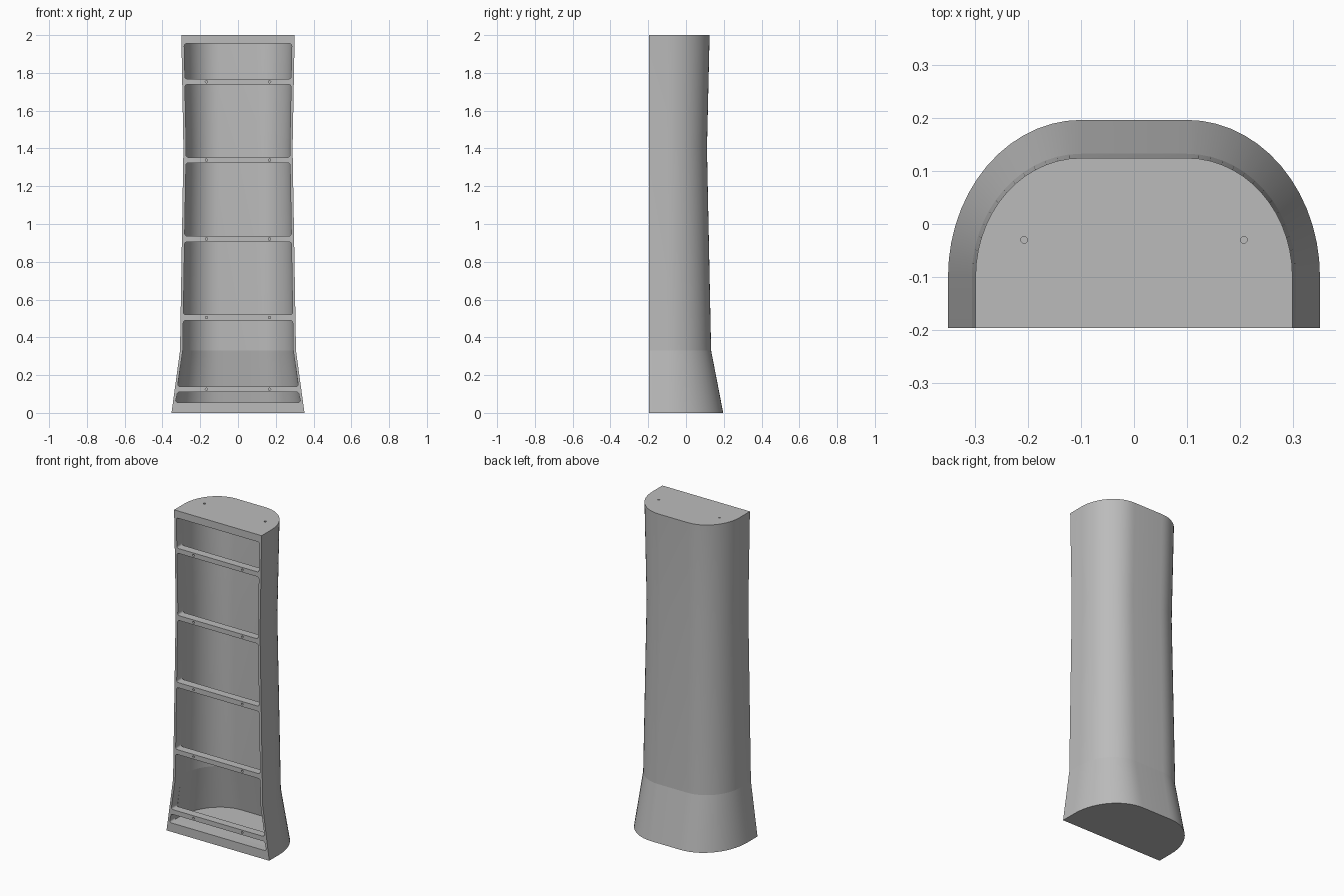
import bpy, bmesh, math

cube = bpy.data.objects.get("Cube")
if cube:
    bpy.data.objects.remove(cube, do_unlink=True)

FRONT, WALL, RUNG_DEPTH = -0.197, 0.014, 0.05
# height, half width, back depth of the tapering body
LEVELS = [(0, 0.352, 0.197), (0.33, 0.307, 0.133), (1.4, 0.289, 0.111), (2, 0.3, 0.125)]

grey = bpy.data.materials.new("warm_grey")
grey.use_nodes = True
colour = (0.5, 0.5, 0.5, 1)
grey.diffuse_color = colour
grey.node_tree.nodes["Principled BSDF"].inputs["Base Color"].default_value = colour


def size_at(z):
    """Half width and back depth at a height."""
    for (z0, w0, b0), (z1, w1, b1) in zip(LEVELS, LEVELS[1:]):
        if z <= z1:
            f = (z - z0) / (z1 - z0)
            return w0 + f * (w1 - w0), b0 + f * (b1 - b0)


def section(z, front, inset=0.0, steps=14):
    """D-shaped outline: straight front, elliptical shoulders, flat back."""
    w, b = size_at(z)
    w, b = w - inset, b - inset
    half = [(w, front)]
    for i in range(steps + 1):
        a = math.pi / 2 * i / steps
        half.append((0.1 + (w - 0.1) * math.cos(a), -0.1 + (b + 0.1) * math.sin(a)))
    return [(x, y, z) for x, y in half] + [(-x, y, z) for x, y in reversed(half)]


def make(name, bm):
    bmesh.ops.recalc_face_normals(bm, faces=bm.faces)
    mesh = bpy.data.meshes.new(name)
    bm.to_mesh(mesh)
    bm.free()
    mesh.materials.append(grey)
    obj = bpy.data.objects.new(name, mesh)
    bpy.context.collection.objects.link(obj)
    return obj


def loft(bm, rings):
    rings = [[bm.verts.new(p) for p in ring] for ring in rings]
    n = len(rings[0])
    for low, high in zip(rings, rings[1:]):
        for i in range(n):
            j = (i + 1) % n
            bm.faces.new((low[i], low[j], high[j], high[i]))
    bm.faces.new(rings[0])
    bm.faces.new(rings[-1])


def cut(target, cutter):
    cutter.hide_render = True
    mod = target.modifiers.new("cut", 'BOOLEAN')
    mod.operation = 'DIFFERENCE'
    mod.solver = 'EXACT'
    mod.object = cutter
    bpy.ops.object.select_all(action='DESELECT')
    bpy.context.view_layer.objects.active = target
    target.select_set(True)
    bpy.ops.object.modifier_apply(modifier=mod.name)
    bpy.data.objects.remove(cutter, do_unlink=True)


# Solid tapering body
bm = bmesh.new()
loft(bm, [section(z, FRONT) for z, _, _ in LEVELS])
body = make("hollow_column_body", bm)

# Hollow behind the rungs
bm = bmesh.new()
loft(bm, [section(z, FRONT + RUNG_DEPTH, WALL) for z in (0.053, 0.33, 1.4, 1.957)])
cut(body, make("cavity_cutter", bm))

# Front openings with rounded corners; the bars left between them are rungs
bm = bmesh.new()
OPENINGS = [(0.055, 0.11), (0.14, 0.49), (0.52, 0.905),
            (0.937, 1.323), (1.353, 1.738), (1.768, 1.955)]
R = 0.012
for low, high in OPENINGS:
    side = []
    for z, up in ((low, 1), (high, -1)):
        w = size_at(z)[0] - WALL - 0.0005
        arc = [(w - R + R * math.sin(a), z + up * R * (1 - math.cos(a)))
               for a in (math.pi / 8 * i for i in range(5))]
        side += arc if up > 0 else arc[::-1]
        if up > 0:
            side += [(size_at(k)[0] - WALL - 0.0005, k) for k in (0.33, 1.4) if low < k < high]
    outline = side + [(-x, z) for x, z in reversed(side)]
    loft(bm, [[(x, y, z) for x, z in outline] for y in (FRONT - 0.05, FRONT + RUNG_DEPTH + 0.01)])
cut(body, make("opening_cutter", bm))

# Screw holes in the rung fronts and the top cap
bm = bmesh.new()


def hole(centre, axis):
    ring = [(0.0065 * math.cos(a), 0.0065 * math.sin(a))
            for a in (math.pi / 6 * i for i in range(12))]
    x, y, z = centre
    if axis == 'Y':
        loft(bm, [[(x + u, y + d, z + v) for u, v in ring] for d in (-0.02, 0.02)])
    else:
        loft(bm, [[(x + u, y + v, z + d) for u, v in ring] for d in (-0.02, 0.02)])


for s in (-1, 1):
    for (_, below), (above, _) in zip(OPENINGS, OPENINGS[1:]):
        hole((s * 0.167, FRONT, (below + above) / 2), 'Y')
    hole((s * 0.208, -0.03, 2), 'Z')
cut(body, make("hole_cutter", bm))

# Smooth curves, crisp crease above the flared foot
for e in body.data.edges:
    if all(abs(body.data.vertices[v].co.z - 0.33) < 0.001 for v in e.vertices):
        e.use_edge_sharp = True
bpy.ops.object.shade_smooth_by_angle(angle=math.radians(25), keep_sharp_edges=True)
